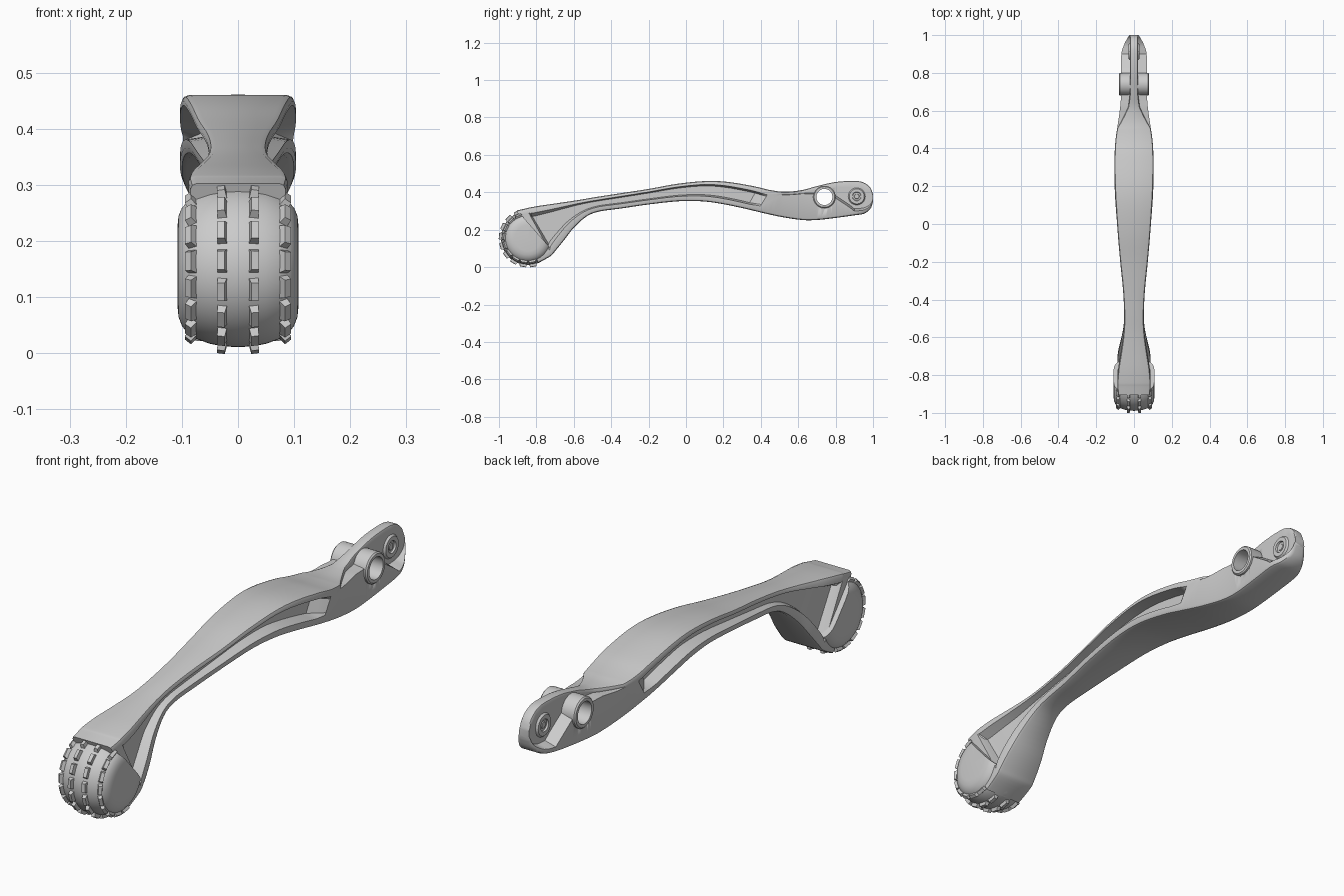
import bpy, bmesh
from math import sin, cos, pi, radians
from mathutils import Vector, Matrix

if "Cube" in bpy.data.objects:
    bpy.data.objects.remove(bpy.data.objects["Cube"])

PAD_Y, PAD_Z = -0.845, 0.155


def finish(bm, name, angle=32):
    bmesh.ops.recalc_face_normals(bm, faces=bm.faces[:])
    me = bpy.data.meshes.new(name)
    bm.to_mesh(me)
    bm.free()
    ob = bpy.data.objects.new(name, me)
    bpy.context.collection.objects.link(ob)
    bpy.ops.object.select_all(action='DESELECT')
    ob.select_set(True)
    bpy.context.view_layer.objects.active = ob
    bpy.ops.object.shade_smooth_by_angle(angle=radians(angle))
    return ob


def lathe_x(profile, y, z, n=40, closed=False):
    """Revolve (x, radius) points about an axis parallel to x."""
    bm = bmesh.new()
    rings = []
    for x, r in profile:
        if r == 0:
            rings.append([bm.verts.new((x, y, z))] * n)
        else:
            rings.append([bm.verts.new((x, y + r * cos(2 * pi * i / n), z + r * sin(2 * pi * i / n)))
                          for i in range(n)])
    pairs = list(zip(rings, rings[1:]))
    if closed:
        pairs.append((rings[-1], rings[0]))
    for a, b in pairs:
        for i in range(n):
            j = (i + 1) % n
            bm.faces.new(list(dict.fromkeys((a[i], a[j], b[j], b[i]))))
    return bm


def mirrored(half):
    return half + [(-x, r) for x, r in reversed(half) if x != 0]


# Arm stations: top y, top z, bottom y, bottom z, half width
STATIONS = [
    (-.905, .303, -.79, .022, .085), (-.86, .313, -.725, .058, .088),
    (-.84, .318, -.70, .085, .088), (-.77, .33, -.655, .14, .082),
    (-.68, .343, -.60, .21, .068), (-.58, .358, -.53, .272, .055),
    (-.48, .375, -.46, .298, .052), (-.35, .395, -.35, .313, .058),
    (-.20, .418, -.20, .335, .073), (-.05, .445, -.04, .352, .086),
    (.10, .46, .08, .352, .096), (.22, .456, .18, .34, .102),
    (.36, .433, .30, .316, .103), (.45, .412, .38, .297, .098),
    (.53, .403, .50, .27, .086), (.62, .412, .62, .252, .073),
    (.70, .433, .70, .252, .068), (.80, .455, .80, .263, .068),
    (.90, .461, .90, .277, .067), (.95, .452, .95, .285, .052),
    (.985, .425, .985, .31, .034), (1.0, .39, 1.0, .35, .024)]

# Side pocket: station, top flange width, web width (of half width), upper and lower edge
POCKET = [
    (0, 1, 1, .1, .9), (1.25, 1, 1, .1, .9), (1.75, 1, .6, .12, .87),
    (4, 1, .5, .17, .76), (6, 1, .55, .22, .68), (10, 1, .5, .17, .74),
    (12.25, 1, .55, .2, .78), (13, 1, 1, .22, .74), (13.75, 1, 1, .08, .12),
    (15, .42, .42, .08, .12), (16, .3, .3, .1, .23), (17, .3, .3, .15, .45),
    (18, .3, .3, .2, .88), (19, .38, .38, .2, .88), (20, .6, .6, .2, .85),
    (21, .9, .9, .2, .8)]


def station(s):
    i = min(int(s), len(STATIONS) - 2)
    t = s - i
    p = [STATIONS[min(max(i + k, 0), len(STATIONS) - 1)] for k in (-1, 0, 1, 2)]
    return [0.5 * (2 * b + (c - a) * t + (2 * a - 5 * b + 4 * c - d) * t * t
                   + (3 * b - a - 3 * c + d) * t ** 3) for a, b, c, d in zip(*p)]


def pocket(s):
    for a, b in zip(POCKET, POCKET[1:]):
        if s <= b[0]:
            t = (s - a[0]) / (b[0] - a[0])
            return [u + (v - u) * t for u, v in zip(a[1:], b[1:])]


def section(s):
    yt, zt, yb, zb, w = station(s)
    ft, fw, tu, tl = pocket(s)
    wt, web = w * ft, w * fw
    h = Vector((yt - yb, zt - zb)).length
    b, bt = min(.012, w * .4), min(.012, wt * .4)
    tb = min(.012 / h, .25)
    tu = max(tu, bt / h * 1.1)
    tl = max(min(tl, 1 - tb * 1.1), tu + .03)
    sl = min(.07, (tl - tu) * .3)
    half = [(wt - bt, 0), (wt - bt * .3, bt / h * .3), (wt, bt / h), (wt, tu), (web, tu + sl),
            (web, tl - sl), (w, tl), (w, 1 - tb), (w - b * .3, 1 - tb * .3), (w - b, 1)]
    loop = half + [(-x, t) for x, t in reversed(half)]
    return [(x, yt + (yb - yt) * t, zt + (zb - zt) * t) for x, t in loop]


# Arm: lofted flanged beam
bm = bmesh.new()
STEPS = 4
rings = [[bm.verts.new(p) for p in section(k / STEPS)]
         for k in range((len(STATIONS) - 1) * STEPS + 1)]
for a, b in zip(rings, rings[1:]):
    for i in range(len(a)):
        j = (i + 1) % len(a)
        bm.faces.new((a[i], a[j], b[j], b[i]))
bm.faces.new(rings[0])
bm.faces.new(rings[-1][::-1])
arm = finish(bm, "lever_arm")

# Pivot hole through the arm
cutter = finish(lathe_x([(-.2, 0), (-.2, .05), (.2, .05), (.2, 0)], .74, .375), "pivot_cutter")
cutter.hide_render = True
mod = arm.modifiers.new("pivot_hole", 'BOOLEAN')
mod.operation, mod.solver, mod.object = 'DIFFERENCE', 'EXACT', cutter
bpy.context.view_layer.objects.active = arm
bpy.ops.object.modifier_apply(modifier=mod.name)
bpy.data.objects.remove(cutter)

# Pivot bushing
finish(lathe_x([(-.08, .043), (-.08, .055), (-.075, .06), (.075, .06), (.08, .055), (.08, .043)],
               .74, .375, closed=True), "pivot_bushing")

# Rivet with raised rim at the rear tip
finish(lathe_x(mirrored([(.024, 0), (.024, .012), (.021, .014), (.021, .022), (.028, .024),
                         (.028, .04), (.02, .046)]), .913, .378, 32), "rear_rivet")

# Foot pad: barrel with domed ends, cut off where it meets the arm
barrel = [(.108, 0), (.108, .07), (.106, .09), (.1, .106), (.09, .119),
          (.075, .129), (.05, .138), (.025, .1425), (0, .144)]
bm = lathe_x(mirrored(barrel), PAD_Y, PAD_Z, 56)
n = Vector((0, .75, .66)).normalized()
cut = bmesh.ops.bisect_plane(bm, geom=bm.verts[:] + bm.edges[:] + bm.faces[:], dist=1e-5,
                             plane_co=Vector((0, PAD_Y, PAD_Z)) + n * .055, plane_no=n,
                             clear_outer=True)
bmesh.ops.holes_fill(bm, edges=[e for e in bm.edges if e.is_boundary], sides=0)
finish(bm, "foot_pad", 40)

# Tread: four rows of tapered grip blocks around the pad
bm = bmesh.new()
for x, r, tilt in ((.029, .145, 8), (.083, .126, 38)):
    for side in (1, -1):
        for k in range(9):
            ang = radians(113 + k * 21)
            verts = bmesh.ops.create_cube(bm, size=1)['verts']
            for v in verts:
                taper = .75 if v.co.z > 0 else 1
                v.co = Vector((v.co.x * .018 * taper, v.co.y * .044 * taper, v.co.z * .02))
            m = (Matrix.Translation((0, PAD_Y, PAD_Z)) @ Matrix.Rotation(ang - pi / 2, 4, 'X')
                 @ Matrix.Translation((side * x, 0, r))
                 @ Matrix.Rotation(radians(side * tilt), 4, 'Y'))
            bmesh.ops.transform(bm, matrix=m, verts=verts)
finish(bm, "pad_tread", 20)
